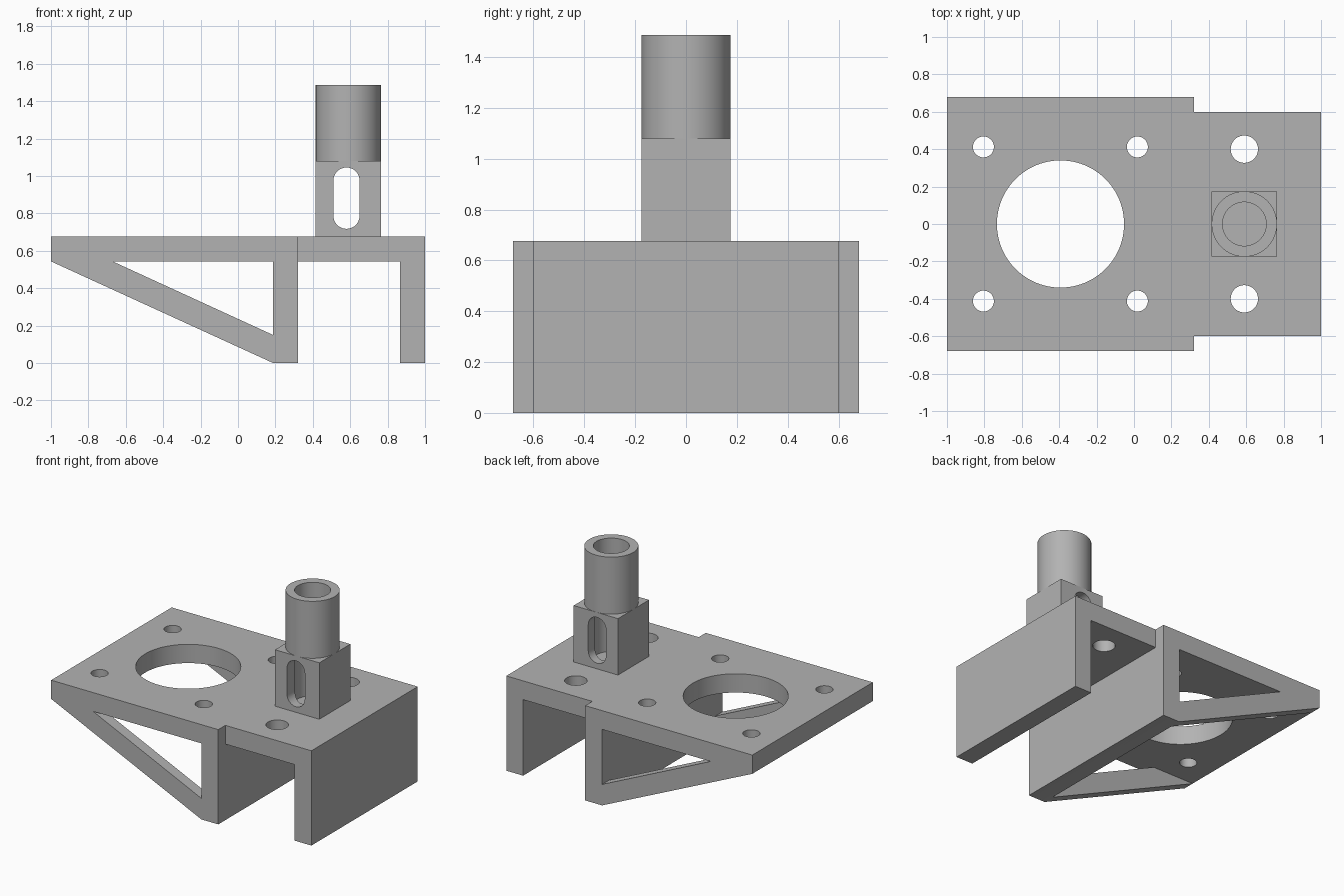
import bpy, bmesh
from math import cos, sin, pi, radians

if "Cube" in bpy.data.objects:
    bpy.data.objects.remove(bpy.data.objects["Cube"])

grey = bpy.data.materials.new("plain grey")
grey.use_nodes = True
COLOUR = (0.45, 0.45, 0.45, 1)
grey.diffuse_color = COLOUR
grey.node_tree.nodes["Principled BSDF"].inputs["Base Color"].default_value = COLOUR

TOP, UNDER = 0.677, 0.543       # plate top and underside
WALL_IN, WALL_OUT = 0.187, 0.32  # bracket wall
POST_X, POST_R, POST_MID, POST_TOP = 0.59, 0.175, 1.08, 1.487


def prism(name, outline, axis, low, high):
    """Extrude an outline along y (outline in x, z) or z (outline in x, y)."""
    bm = bmesh.new()
    place = (lambda a, b: (a, low, b)) if axis == "y" else (lambda a, b: (a, b, low))
    face = bm.faces.new([bm.verts.new(place(a, b)) for a, b in outline])
    new = bmesh.ops.extrude_face_region(bm, geom=[face])["geom"]
    shift = (0, high - low, 0) if axis == "y" else (0, 0, high - low)
    bmesh.ops.translate(bm, vec=shift, verts=[v for v in new if isinstance(v, bmesh.types.BMVert)])
    bmesh.ops.recalc_face_normals(bm, faces=bm.faces)
    mesh = bpy.data.meshes.new(name)
    bm.to_mesh(mesh)
    bm.free()
    mesh.materials.append(grey)
    obj = bpy.data.objects.new(name, mesh)
    bpy.context.collection.objects.link(obj)
    return obj


def circle(x, y, r, n=64):
    return [(x + r * cos(2 * pi * i / n), y + r * sin(2 * pi * i / n)) for i in range(n)]


def rectangle(x0, x1, b0, b1):
    return [(x0, b0), (x1, b0), (x1, b1), (x0, b1)]


def cut(target, outline, axis, low, high):
    """Cut a prism out of the target and discard the cutter."""
    cutter = prism("cutter", outline, axis, low, high)
    cutter.hide_render = True
    mod = target.modifiers.new("cut", "BOOLEAN")
    mod.operation, mod.solver, mod.object = "DIFFERENCE", "EXACT", cutter
    bpy.context.view_layer.objects.active = target
    bpy.ops.object.modifier_apply(modifier=mod.name)
    bpy.data.objects.remove(cutter)


# Wide bracket: plate, end wall and two triangular side ribs
bracket = prism("wide_bracket", [(-1, TOP), (-1, UNDER), (WALL_IN, 0), (WALL_OUT, 0),
                                 (WALL_OUT, TOP)], "y", -0.68, 0.68)
cut(bracket, rectangle(-1.1, WALL_IN, -0.1, UNDER), "y", -0.6, 0.6)
cut(bracket, [(-0.67, UNDER), (WALL_IN, UNDER), (WALL_IN, 0.15)], "y", -1, 1)
cut(bracket, circle(-0.393, 0, 0.34, 96), "z", 0.3, 1)
for x in (-0.805, 0.018):
    for side in (-1, 1):
        cut(bracket, circle(x, side * 0.412, 0.056, 48), "z", 0.5, 1)

# Narrow hook: plate and outer wall
hook = prism("narrow_hook", [(WALL_OUT, TOP), (1, TOP), (1, 0), (0.867, 0),
                             (0.867, UNDER), (WALL_OUT, UNDER)], "y", -0.6, 0.6)
for side in (-1, 1):
    cut(hook, circle(POST_X, side * 0.4, 0.073, 48), "z", 0.4, 1)

# Square post base with bore and rounded slot
base = prism("post_base", rectangle(POST_X - POST_R, POST_X + POST_R, -POST_R, POST_R),
             "z", TOP, POST_MID)
cut(base, circle(POST_X, 0, 0.117), "z", TOP - 0.1, 2)
slot = [(0.58 + 0.07 * cos(a), z + 0.07 * sin(a))
        for z, start in ((0.975, 0), (0.787, pi))
        for a in [start + pi * i / 16 for i in range(17)]]
cut(base, slot, "y", -1, 1)

# Round tube on the post
tube = prism("post_tube", circle(POST_X, 0, POST_R), "z", POST_MID, POST_TOP)
cut(tube, circle(POST_X, 0, 0.117), "z", 1, 2)

# Smooth the round walls, keep edges sharp
for obj in (bracket, hook, base, tube):
    bpy.ops.object.select_all(action="DESELECT")
    obj.select_set(True)
    bpy.context.view_layer.objects.active = obj
    bpy.ops.object.shade_smooth_by_angle(angle=radians(30))
